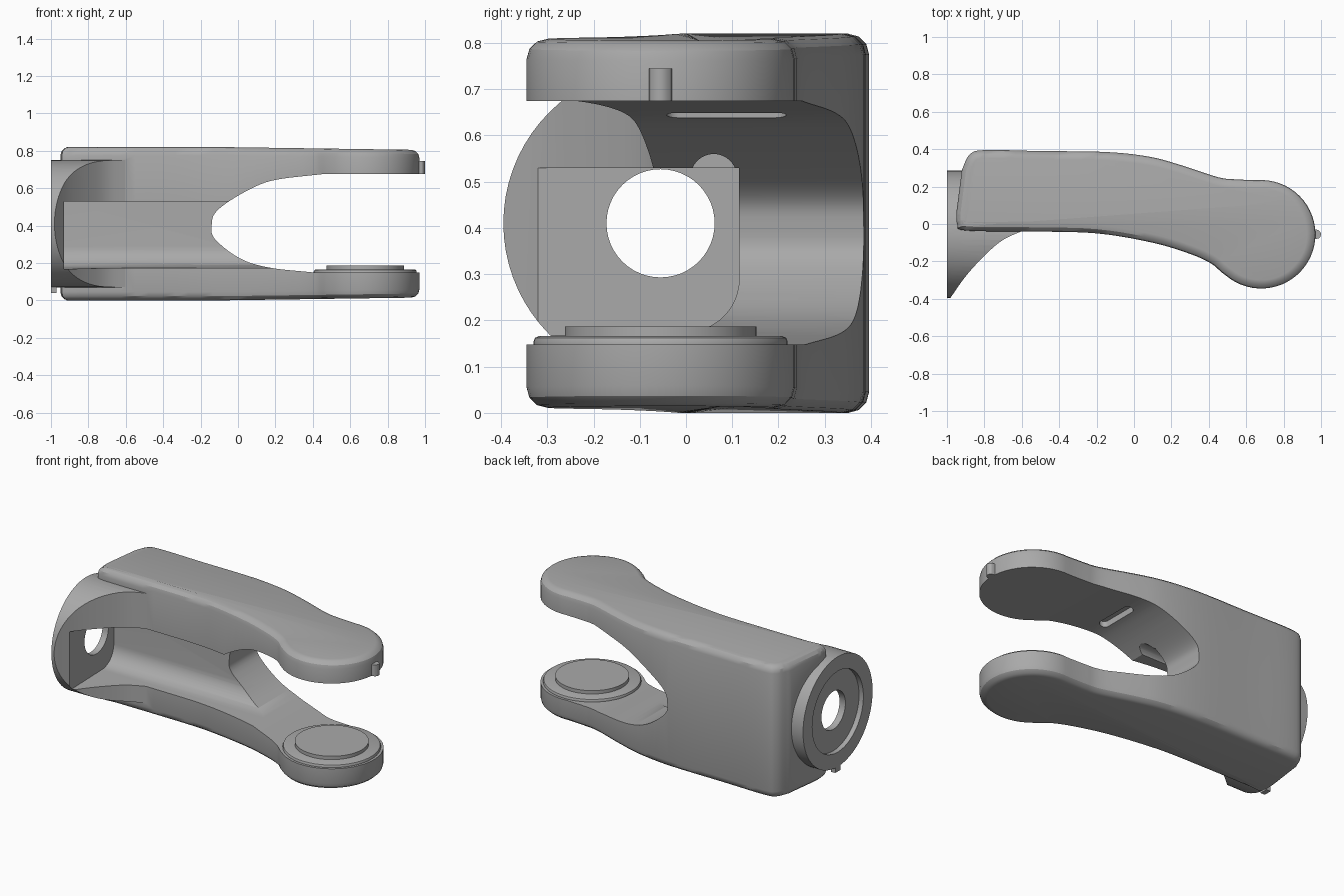
import bpy, bmesh, math
from mathutils import Vector, Matrix

if "Cube" in bpy.data.objects:
    bpy.data.objects.remove(bpy.data.objects["Cube"], do_unlink=True)

grey = bpy.data.materials.new("mid_grey")
grey.use_nodes = True
colour = (0.4, 0.4, 0.4, 1)
grey.diffuse_color = colour
grey.node_tree.nodes["Principled BSDF"].inputs["Base Color"].default_value = colour

HUB_Y, MID_Z = -0.055, 0.41
TIP = Vector((0.68, -0.055))


def spline(points, steps=5):
    """Smooth open curve through a few 2D points."""
    p = [Vector(q) for q in points]
    p = [2 * p[0] - p[1]] + p + [2 * p[-1] - p[-2]]
    out = []
    for a, b, c, d in zip(p, p[1:], p[2:], p[3:]):
        for i in range(steps):
            t = i / steps
            out.append(0.5 * (2 * b + (c - a) * t + (2 * a - 5 * b + 4 * c - d) * t ** 2
                              + (3 * b - a - 3 * c + d) * t ** 3))
    return out + [p[-2]]


def arc(centre, radius, start, end, steps=12):
    angles = [math.radians(start + (end - start) * i / steps) for i in range(steps + 1)]
    return [Vector(centre) + radius * Vector((math.cos(a), math.sin(a))) for a in angles]


def prism(name, outline, low, high, axis):
    """Extrude a 2D outline along an axis: z uses (x, y), y uses (x, z), x uses (y, z)."""
    place = {"z": lambda u, v, h: (u, v, h),
             "y": lambda u, v, h: (u, h, v),
             "x": lambda u, v, h: (h, u, v)}[axis]
    bm = bmesh.new()
    base = bm.faces.new([bm.verts.new(place(u, v, low)) for u, v in outline])
    moved = bmesh.ops.extrude_face_region(bm, geom=[base])["geom"]
    shift = Vector(place(0, 0, high - low))
    bmesh.ops.translate(bm, vec=shift, verts=[g for g in moved if isinstance(g, bmesh.types.BMVert)])
    bmesh.ops.recalc_face_normals(bm, faces=bm.faces)
    mesh = bpy.data.meshes.new(name)
    bm.to_mesh(mesh)
    bm.free()
    mesh.materials.append(grey)
    obj = bpy.data.objects.new(name, mesh)
    bpy.context.collection.objects.link(obj)
    return obj


def disc(name, centre, radius, low, high, axis, steps=64):
    return prism(name, arc(centre, radius, 0, 360, steps)[:-1], low, high, axis)


def apply(obj, mod):
    bpy.context.view_layer.objects.active = obj
    bpy.ops.object.modifier_apply(modifier=mod.name)


def bevel(obj, width, segments=3, angle=60):
    mod = obj.modifiers.new("Bevel", "BEVEL")
    mod.width, mod.segments = width, segments
    mod.limit_method, mod.angle_limit = "ANGLE", math.radians(angle)
    mod.use_clamp_overlap = False
    apply(obj, mod)


def combine(obj, other, operation):
    mod = obj.modifiers.new("Boolean", "BOOLEAN")
    mod.object, mod.operation, mod.solver = other, operation, "EXACT"
    apply(obj, mod)
    bpy.data.objects.remove(other, do_unlink=True)


def smooth(obj, angle=30):
    bpy.ops.object.select_all(action="DESELECT")
    obj.select_set(True)
    bpy.context.view_layer.objects.active = obj
    bpy.ops.object.shade_smooth_by_angle(angle=math.radians(angle))


# Plan outline of the link: straight root, bowed sides, round tip
front = spline([(-0.95, 0.06), (-0.945, 0.0), (-0.9, -0.035), (-0.55, -0.04), (-0.2, -0.05),
                (0.1, -0.1), (0.3, -0.16), (0.41, -0.21), (0.47, -0.26)])
tip = arc(TIP, 0.29, -130, 95, 36)
back = spline([(0.55, 0.238), (0.45, 0.25), (0.25, 0.315), (0.08, 0.36), (-0.15, 0.385),
               (-0.5, 0.39), (-0.8, 0.395), (-0.88, 0.37), (-0.92, 0.29)])
link = prism("fork_link", front + tip + back, 0, 0.82, "z")
bevel(link, 0.045)
for v in link.data.vertices:
    v.co.z = MID_Z + (v.co.z - MID_Z) * (1 - 0.035 * max(0, v.co.x + 0.1))

# Round hub that flares into the front of the root
hub = disc("hub", (HUB_Y, MID_Z), 0.34, -1, -0.5, "x", 72)
flare = spline([(-0.985, -0.4), (-0.9, -0.28), (-0.8, -0.17), (-0.7, -0.085), (-0.58, -0.03)])
flare = [(-1.1, 0.5), (-1.1, -0.5), (-0.985, -0.5)] + flare + [(-0.45, 0.05), (-0.45, 0.5)]
combine(hub, prism("flare", flare, -0.1, 1, "z"), "INTERSECT")
combine(link, hub, "UNION")

# Rounded notch that separates the two arms
notch = spline([(0.45, 0.675), (0.22, 0.648), (0.1, 0.612), (-0.04, 0.535), (-0.12, 0.47),
                (-0.14, 0.41), (-0.125, 0.33), (0.01, 0.225), (0.17, 0.175), (0.42, 0.148)])
notch = [(1.2, 0.675)] + notch + [(1.2, 0.148)]
combine(link, prism("notch", notch, -0.8, 0.8, "y"), "DIFFERENCE")

# Open cable cavity in the front, with a rounded lower corner and a small top channel
cavity = [(-0.6, 0.53), (0.115, 0.53)] + arc((0.0, 0.29), 0.115, 0, -90) + [(-0.6, 0.16)]
combine(link, prism("cavity", cavity, -0.93, 0.5, "x"), "DIFFERENCE")
combine(link, disc("channel", (0.06, 0.51), 0.05, -0.92, 0.15, "x", 32), "DIFFERENCE")

# Hub bore, recessed hub face, and slot under the upper arm
combine(link, disc("bore", (HUB_Y, MID_Z), 0.117, -1.1, -0.8, "x", 48), "DIFFERENCE")
combine(link, disc("recess", (HUB_Y, MID_Z), 0.25, -1.1, -0.97, "x", 48), "DIFFERENCE")
slot = arc((0.2, 0.19), 0.027, 0, 180) + arc((0.2, -0.015), 0.027, 180, 360)
combine(link, prism("slot", slot, 0.5, 0.675, "z"), "DIFFERENCE")
smooth(link)

# Stepped bearing seat on the lower arm
seat = disc("bearing_seat", TIP, 0.275, 0.13, 0.166, "z")
bevel(seat, 0.012, 2)
smooth(seat)
plate = disc("bearing_plate", TIP, 0.207, 0.15, 0.187, "z")
smooth(plate)

# Locating ribs on the upper tip and under the hub
rib = prism("tip_rib", arc((0.975, HUB_Y), 0.025, -90, 90, 6) + [(0.95, -0.03), (0.95, -0.08)],
            0.675, 0.745, "z")
smooth(rib)
tab = prism("hub_tab", [(-0.08, 0.1), (-0.08, 0.04), (-0.03, 0.04), (-0.03, 0.1)], -1, -0.97, "x")
